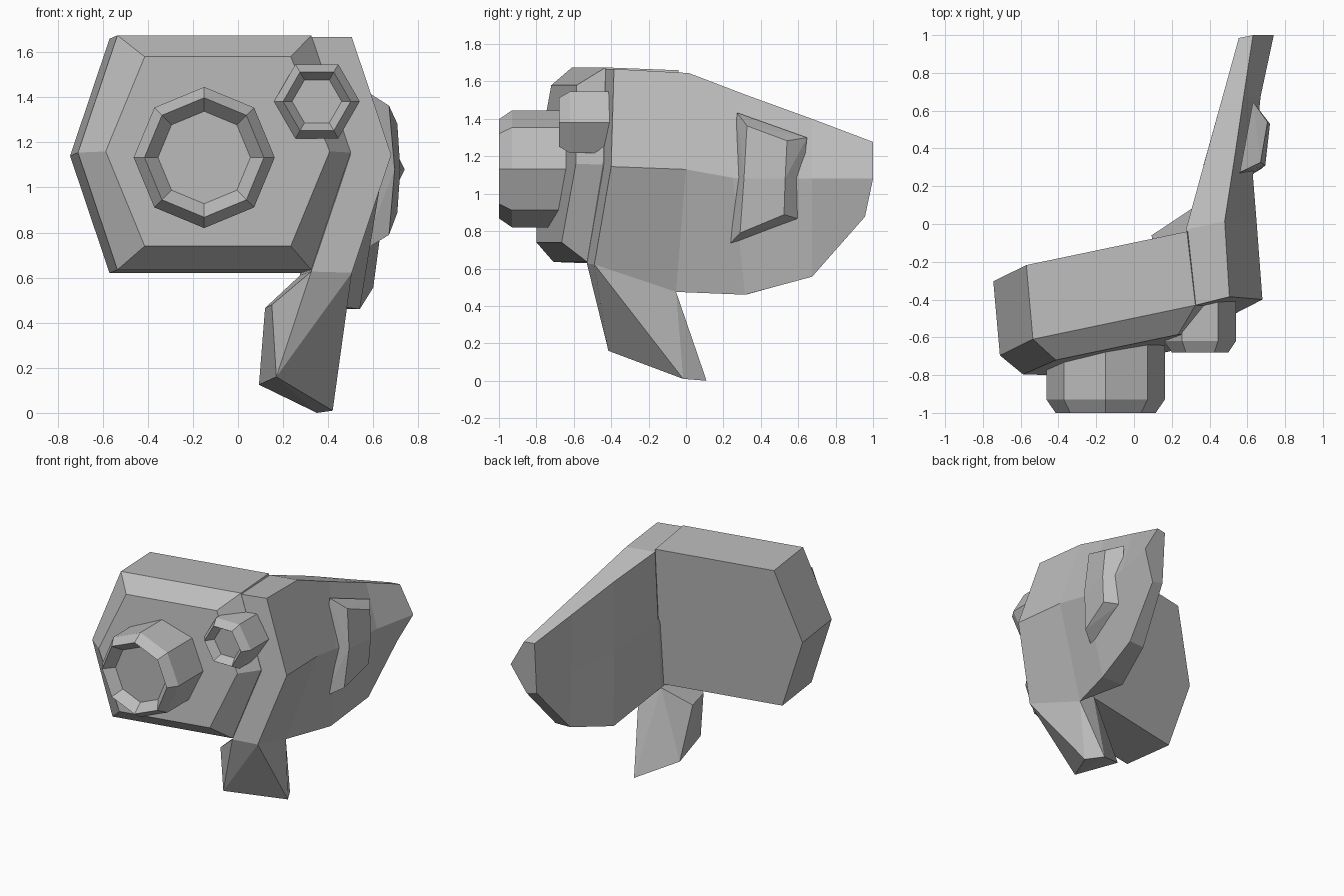
import bpy, bmesh, math
from mathutils import Vector

cube = bpy.data.objects.get("Cube")
if cube:
    bpy.data.objects.remove(cube)

GREY = (0.5, 0.5, 0.5, 1)
grey = bpy.data.materials.new("plain_grey")
grey.use_nodes = True
grey.diffuse_color = GREY
grey.node_tree.nodes["Principled BSDF"].inputs["Base Color"].default_value = GREY


def finish(name, bm):
    bmesh.ops.recalc_face_normals(bm, faces=bm.faces)
    mesh = bpy.data.meshes.new(name)
    bm.to_mesh(mesh)
    bm.free()
    mesh.materials.append(grey)
    obj = bpy.data.objects.new(name, mesh)
    bpy.context.collection.objects.link(obj)
    return obj


def loft(name, rings):
    """Skin matching rings of points and cap both ends."""
    bm = bmesh.new()
    loops = [[bm.verts.new(p) for p in ring] for ring in rings]
    for a, b in zip(loops, loops[1:]):
        n = len(a)
        for i in range(n):
            j = (i + 1) % n
            bm.faces.new((a[i], a[j], b[j], b[i]))
    bm.faces.new(loops[0])
    bm.faces.new(loops[-1])
    return finish(name, bm)


def hull(name, points):
    """Wrap a faceted solid around a few corner points."""
    bm = bmesh.new()
    for p in points:
        bm.verts.new(p)
    res = bmesh.ops.convex_hull(bm, input=bm.verts)
    loose = [v for v in bm.verts if not v.link_faces]
    bmesh.ops.delete(bm, geom=loose, context='VERTS')
    bmesh.ops.dissolve_limit(bm, angle_limit=math.radians(2),
                             verts=bm.verts, edges=bm.edges)
    return finish(name, bm)


def slanted_hexagon(cx, cz, half_mid, half_top, half_height, offset):
    """Hexagon lying on the visor's slanted plane."""
    ring = []
    for sx, sz in ((-1, 1), (1, 1), (1, 0), (1, -1), (-1, -1), (-1, 0)):
        x = cx + sx * (half_top if sz else half_mid)
        z = cz + sz * half_height
        ring.append((x, offset + 0.209 * x + 0.095 * z, z))
    return ring


def eyepiece(name, cx, cz, sides, profile):
    """Faceted tube along y from (radius, y) pairs."""
    rings = []
    for r, y in profile:
        ring = []
        for i in range(sides):
            a = math.tau * i / sides
            ring.append((cx + r * math.cos(a), y, cz + r * math.sin(a)))
        rings.append(ring)
    return loft(name, rings)


# Visor: bevelled hexagonal block
loft("visor", [
    slanted_hexagon(-0.09, 1.16, 0.497, 0.324, 0.42, -0.784),
    slanted_hexagon(-0.105, 1.155, 0.605, 0.43, 0.52, -0.657),
    slanted_hexagon(-0.145, 1.14, 0.6, 0.425, 0.52, -0.256),
])

# Side arm: sections from front to back, each as
# outer top, outer middle, outer bottom, inner bottom, inner top
sections = [
    [(.505, -.385, 1.667), (.68, -.4, 1.145), (.505, -.49, .622),
     (.325, -.53, .627), (.325, -.43, 1.667)],
    [(.48, .015, 1.645), (.65, 0, 1.13), (.43, -.053, .475),
     (.275, -.1, .61), (.275, -.03, 1.645)],
    [(.527, .316, 1.53), (.63, .25, 1.085), (.54, .316, .46),
     (.37, .32, .46), (.37, .316, 1.53)],
    [(.58, .674, 1.4), (.67, .674, 1.08), (.6, .674, .556),
     (.48, .67, .556), (.468, .67, 1.395)],
    [(.63, 1, 1.277), (.74, 1, 1.08), (.64, .957, .877),
     (.555, .96, .9), (.555, .985, 1.277)],
]
rings = []
for k, s in enumerate(sections):
    inner_mid = Vector(s[3]).lerp(Vector(s[4]), 0.5)
    if k == 0:
        inner_mid.x = 0.5
        inner_mid.y += 0.04
    rings.append(s[:4] + [inner_mid, s[4]])
loft("side_arm", rings)

# Stalk hanging below the joint of visor and arm
hull("stalk", [
    (.325, -.53, .627), (.505, -.49, .622), (.43, -.053, .475),
    (.275, -.1, .61), (.15, -.42, .48), (.12, -.25, .465),
    (.17, -.415, .16), (.42, -.015, .01), (.35, .11, 0), (.093, -.06, .125),
])

# Raised pad on the outside of the arm
hull("arm_pad", [
    (.56, .273, 1.433), (.63, .647, 1.3), (.63, .6, .866), (.55, .22, .716),
    (.67, .326, 1.363), (.707, .54, 1.283), (.707, .524, .888),
    (.67, .289, .79), (.695, .31, 1.08), (.72, .53, 1.08),
])

# Eyepieces with recessed fronts
eyepiece("large_eyepiece", -0.15, 1.133, 8,
         [(.313, -.6), (.313, -.93), (.265, -1), (.205, -.93)])
eyepiece("small_eyepiece", 0.35, 1.382, 6,
         [(.19, -.41), (.19, -.62), (.15, -.68), (.11, -.62)])
